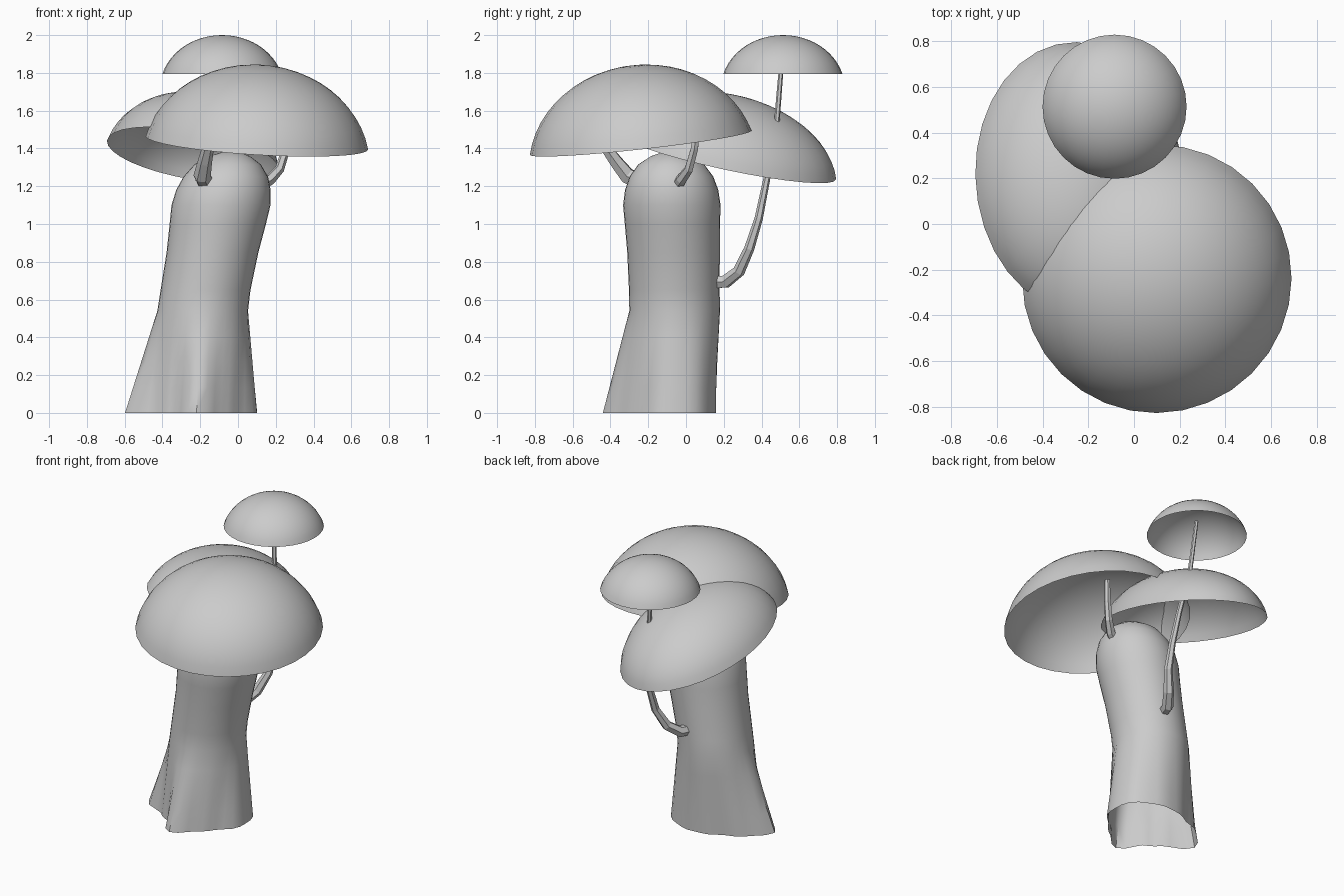
import bpy, bmesh
from math import sin, cos, pi, radians
from mathutils import Vector, Matrix

if "Cube" in bpy.data.objects:
    bpy.data.objects.remove(bpy.data.objects["Cube"])


def loft(name, rings, close_top, angle=40):
    """Skin a list of point rings and close the last ring to a point."""
    bm = bmesh.new()
    vr = [[bm.verts.new(p) for p in r] for r in rings]
    n = len(vr[0])
    for a, b in zip(vr, vr[1:]):
        for i in range(n):
            j = (i + 1) % n
            bm.faces.new((a[i], a[j], b[j], b[i]))
    c = bm.verts.new(close_top)
    for i in range(n):
        bm.faces.new((vr[-1][i], vr[-1][(i + 1) % n], c))
    me = bpy.data.meshes.new(name)
    bm.to_mesh(me)
    bm.free()
    ob = bpy.data.objects.new(name, me)
    bpy.context.collection.objects.link(ob)
    bpy.ops.object.select_all(action='DESELECT')
    bpy.context.view_layer.objects.active = ob
    ob.select_set(True)
    bpy.ops.object.shade_smooth_by_angle(angle=radians(angle))
    return ob


def cap(name, center, rx, ry, h, normal, polar=78, sides=32, rows=12):
    """Open dome: part of a sphere, stretched and tilted about its rim centre."""
    t = radians(polar)
    rings = []
    for k in range(rows):
        a = t * (1 - k / rows)
        r = sin(a) / sin(t)
        z = (cos(a) - cos(t)) / (1 - cos(t)) * h
        rings.append([(r * rx * cos(2 * pi * i / sides),
                       r * ry * sin(2 * pi * i / sides), z) for i in range(sides)])
    ob = loft(name, rings, (0, 0, h))
    q = Vector((0, 0, 1)).rotation_difference(Vector(normal))
    ob.matrix_world = Matrix.Translation(center) @ q.to_matrix().to_4x4()
    return ob


def stem(name, pts):
    """Tapered tube along (x, y, z, radius) points."""
    cu = bpy.data.curves.new(name, 'CURVE')
    cu.dimensions = '3D'
    cu.bevel_depth = 1
    cu.bevel_resolution = 1
    cu.use_fill_caps = True
    sp = cu.splines.new('POLY')
    sp.points.add(len(pts) - 1)
    for p, (x, y, z, r) in zip(sp.points, pts):
        p.co = (x, y, z, 1)
        p.radius = r
    sp.use_smooth = False
    ob = bpy.data.objects.new(name, cu)
    bpy.context.collection.objects.link(ob)


# Trunk: root outline at the foot (radius every 30 degrees), blending into
# a leaning round column with a domed top
N = 36
foot = [.32, .345, .305, .27, .25, .30, .378, .235, .215, .32, .255, .255]


def foot_radius(i):
    k, f = divmod(i * len(foot) / N, 1)
    f = f * f * (3 - 2 * f)
    return foot[int(k)] * (1 - f) + foot[(int(k) + 1) % len(foot)] * f


def ring(z, cx, cy, rx, ry):
    return [(cx + rx * cos(2 * pi * i / N), cy + ry * sin(2 * pi * i / N), z)
            for i in range(N)]


base = [(-0.22 + foot_radius(i) * cos(2 * pi * i / N),
         -0.12 + foot_radius(i) * sin(2 * pi * i / N), 0) for i in range(N)]
column = [ring(*s) for s in (
    (0.54, -0.187, -0.06, 0.24, 0.24),
    (0.65, -0.172, -0.062, 0.238, 0.24),
    (0.85, -0.135, -0.066, 0.243, 0.245),
    (1.0, -0.107, -0.072, 0.255, 0.252),
    (1.1, -0.09, -0.075, 0.262, 0.258),
    (1.18, -0.077, -0.076, 0.25, 0.247),
    (1.25, -0.065, -0.077, 0.224, 0.222),
    (1.315, -0.055, -0.078, 0.176, 0.175),
    (1.36, -0.045, -0.079, 0.107, 0.105),
    (1.38, -0.04, -0.08, 0.045, 0.045))]
roots = [[Vector(a).lerp(Vector(b), t) for a, b in zip(base, column[0])]
         for t in (0, 0.25, 0.5, 0.75)]
loft("trunk", roots + column, (-0.04, -0.08, 1.385))

# Three mushroom caps
cap("front_cap", (0.1, -0.24, 1.43), 0.59, 0.59, 0.412, (0.06, -0.11, 1))
cap("back_left_cap", (-0.24, 0.204, 1.365), 0.46, 0.605, 0.32, (0.17, 0.22, 1))
cap("small_top_cap", (-0.085, 0.513, 1.795), 0.315, 0.315, 0.205, (0, 0, 1), polar=74)

# Bent stems growing out of the trunk
stem("front_stem", [(-0.17, -0.22, 1.22, 0.05), (-0.19, -0.31, 1.255, 0.046),
                    (-0.175, -0.37, 1.33, 0.038), (-0.15, -0.45, 1.44, 0.028)])
stem("right_stem", [(0.11, -0.05, 1.2, 0.035), (0.17, -0.025, 1.235, 0.03),
                    (0.22, 0.015, 1.29, 0.025), (0.255, 0.045, 1.4, 0.022),
                    (0.27, 0.06, 1.54, 0.018)])
stem("back_stem", [(-0.13, 0.12, 0.69, 0.037), (-0.1, 0.21, 0.695, 0.037),
                   (-0.05, 0.28, 0.75, 0.033), (0.0, 0.335, 0.87, 0.027),
                   (0.01, 0.385, 1.03, 0.022), (-0.01, 0.43, 1.25, 0.018),
                   (-0.055, 0.48, 1.53, 0.015), (-0.085, 0.51, 1.9, 0.012)])
